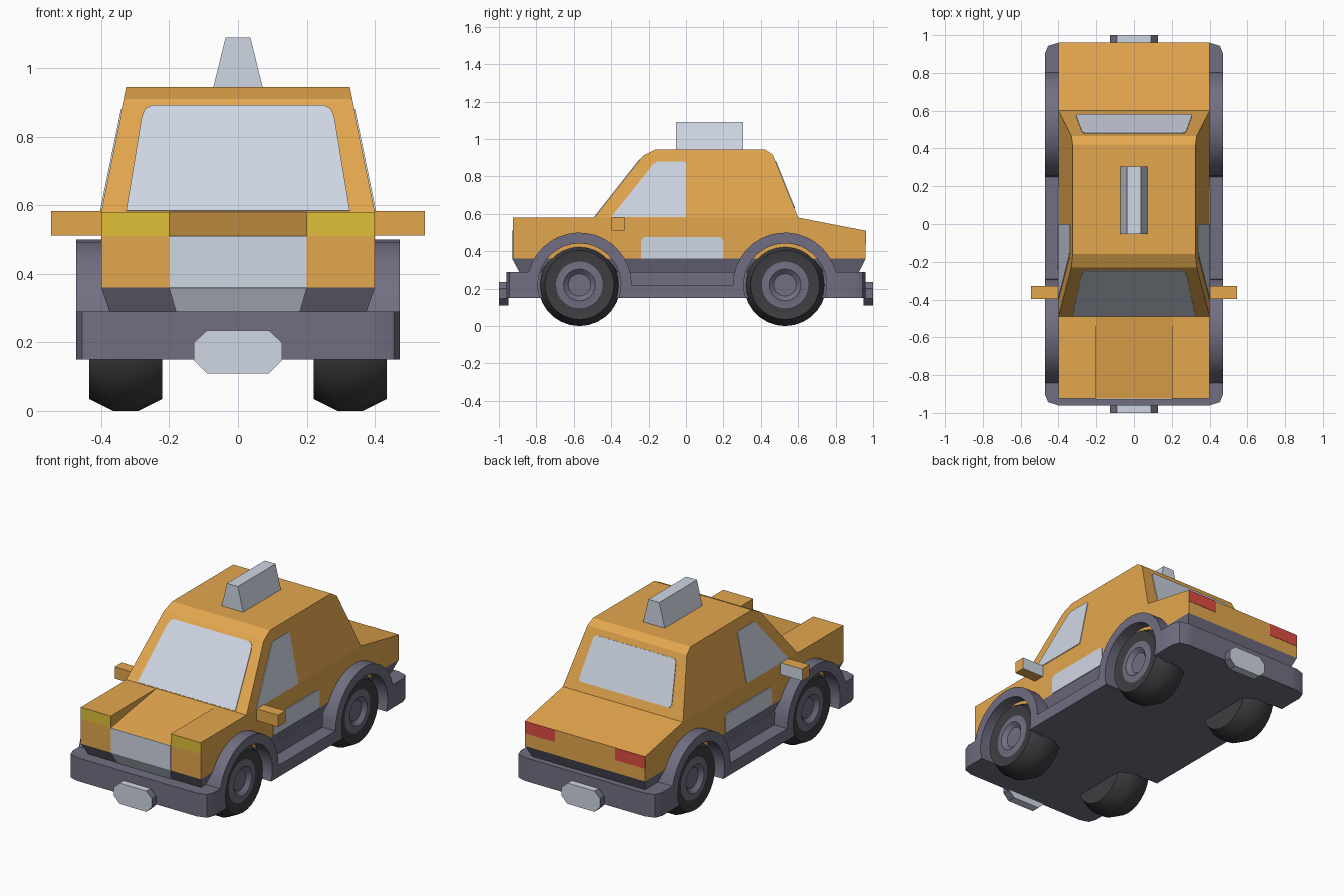
import bpy, bmesh, math
from mathutils import Vector

if "Cube" in bpy.data.objects:
    bpy.data.objects.remove(bpy.data.objects["Cube"])


def material(name, rgb):
    m = bpy.data.materials.new(name)
    lin = [((c / 255 + 0.055) / 1.055) ** 2.4 for c in rgb]
    m.diffuse_color = (*lin, 1)
    m.use_nodes = True
    m.node_tree.nodes["Principled BSDF"].inputs["Base Color"].default_value = m.diffuse_color
    return m


ORANGE = material("orange paint", (228, 167, 78))
GREY = material("purple grey trim", (113, 111, 130))
LIGHT = material("pale blue grey", (208, 215, 228))
TYRE = material("tyre black", (62, 62, 66))
YELLOW = material("yellow lamp", (224, 192, 57))
RED = material("red lamp", (222, 78, 66))


def loft(name, rings, mats, paint=None, smooth=False):
    """Join equal rings of points and cap both ends; paint(face) picks a material."""
    bm = bmesh.new()
    vs = [[bm.verts.new(p) for p in ring] for ring in rings]
    n = len(rings[0])
    for a, b in zip(vs, vs[1:]):
        for i in range(n):
            j = (i + 1) % n
            bm.faces.new((a[i], a[j], b[j], b[i]))
    bm.faces.new(vs[0][::-1])
    bm.faces.new(vs[-1])
    bmesh.ops.recalc_face_normals(bm, faces=bm.faces[:])
    bm.normal_update()
    if paint:
        for f in bm.faces:
            f.material_index = paint(f)
    me = bpy.data.meshes.new(name)
    bm.to_mesh(me)
    bm.free()
    for m in mats:
        me.materials.append(m)
    ob = bpy.data.objects.new(name, me)
    bpy.context.collection.objects.link(ob)
    if smooth:
        bpy.ops.object.select_all(action='DESELECT')
        ob.select_set(True)
        bpy.context.view_layer.objects.active = ob
        bpy.ops.object.shade_smooth_by_angle(angle=math.radians(32))
    return ob


def prism(name, profile, x0, x1, mats, paint=None):
    """Extrude a (y, z) side profile along x."""
    return loft(name, [[(x, y, z) for y, z in profile] for x in (x0, x1)], mats, paint)


def plate(name, pts, mat, t=0.004):
    """Thin panel lying on a surface."""
    p = [Vector(q) for q in pts]
    n = (p[1] - p[0]).cross(p[2] - p[0]).normalized() * t
    loft(name, [[q - n for q in p], [q + n for q in p]], [mat])


def rect(x0, x1, y0, y1, z):
    return [(x0, y0, z), (x1, y0, z), (x1, y1, z), (x0, y1, z)]


def arc(cy, r, a0, a1, n=16):
    return [(cy + r * math.cos(a0 + (a1 - a0) * i / n),
             0.22 + r * math.sin(a0 + (a1 - a0) * i / n)) for i in range(n + 1)]


FRONT_AXLE, REAR_AXLE = -0.57, 0.53

# Lower body: main shell, tapered skirt, floor slab
prism("body", [(-.925, .36), (-.925, .51), (-.49, .58), (.60, .58), (.96, .51), (.96, .36)],
      -.4, .4, [ORANGE])
loft("skirt", [rect(-.343, .343, -.84, .88, .20), rect(-.4, .4, -.925, .96, .36)], [GREY])
loft("floor", [rect(-.385, .385, -.96, .96, .15), rect(-.385, .385, -.96, .96, .29)], [GREY])


# Cabin tapering inward towards the roof
def half_width(z):
    return 0.4 - (z - 0.58) * 0.205


def screen_y(z):
    return -0.49 + (z - 0.58) * 0.26 / 0.33


def rear_y(z):
    return 0.60 - (z - 0.58) * 0.135 / 0.335


cabin = [(-.49, .58), (-.23, .91), (-.16, .945), (.42, .945), (.465, .915), (.60, .58)]
loft("cabin", [[(s * half_width(z), y, z) for y, z in cabin] for s in (-1, 1)], [ORANGE])

# Front and rear windows
half = [(.325, .583), (.28, .855), (.27, .88), (.25, .89)]
outline = half + [(-x, z) for x, z in half[::-1]]
plate("windscreen", [(x, screen_y(z), z) for x, z in outline], LIGHT)
half = [(.295, .63), (.308, .645), (.275, .865), (.26, .88)]
outline = half + [(-x, z) for x, z in half[::-1]]
plate("rear_window", [(x, rear_y(z), z) for x, z in outline], LIGHT)

# Grille, upper part upright and lower part following the skirt
plate("grille", [(-.2, -.925, .36), (.2, -.925, .36), (.2, -.925, .51), (-.2, -.925, .51)], LIGHT)
plate("grille_lower", [(-.18, -.888, .29), (.18, -.888, .29), (.2, -.925, .36), (-.2, -.925, .36)],
      LIGHT)

# Roof sign
loft("roof_sign", [rect(-.073, .073, -.053, .305, .94), rect(-.036, .036, -.053, .305, 1.09)], [LIGHT])

# Octagonal number plates, front and back
octagon = [(.128, .148), (.128, .2), (.09, .235), (-.09, .235),
           (-.128, .2), (-.128, .148), (-.09, .11), (.09, .11)]
for name, s in (("front_plate", -1), ("back_plate", 1)):
    loft(name, [[(x, s * y, z) for x, z in octagon] for y in (.95, 1.0)], [LIGHT, GREY],
         lambda f: 1 if abs(f.normal.x) > .3 else 0)

# Side profile of bumper, wheel arches and sill
a, b = math.asin(.07 / .28), math.asin(.07 / .222)
fender = ([(-.96, .15), (-.96, .29)]
          + arc(FRONT_AXLE, .28, math.pi - a, 0) + arc(REAR_AXLE, .28, math.pi, a)
          + [(.96, .29), (.96, .15)]
          + arc(REAR_AXLE, .222, -b, math.pi + b, 20) + arc(FRONT_AXLE, .222, -b, math.pi + b, 20))
layers = [(.36, .96), (.40, .96), (.455, .943), (.472, .90)]   # x and rounded bumper end

# Tyre and rim cross-section: x and radius
wheel = [(.22, .185), (.29, .22), (.365, .22), (.435, .185), (.425, .125),
         (.432, .085), (.41, .06)]


def rim(f):
    c = f.calc_center_median()
    r = max(math.hypot(v.co.y, v.co.z) for v in f.verts)
    return 1 if abs(c.x) > .38 and r < .13 else 0


for side, s in (("right", 1), ("left", -1)):
    loft(side + "_fender", [[(s * x, max(-e, min(e, y)), z) for y, z in fender] for x, e in layers],
         [GREY], smooth=True)
    # Wheels
    for end, cy in (("front", FRONT_AXLE), ("rear", REAR_AXLE)):
        rings = [[(s * x, r * math.cos(i * math.tau / 28), r * math.sin(i * math.tau / 28))
                  for i in range(28)] for x, r in wheel]
        ob = loft(f"{side}_{end}_wheel", rings, [TYRE, GREY], rim, smooth=True)
        ob.location = (0, cy, .22)
    # Raised bonnet wing, with the headlight as its front face
    prism(side + "_headlight_wing", [(-.925, .51), (-.925, .58), (-.49, .58)], s * .2, s * .4,
          [ORANGE, YELLOW], lambda f: 1 if f.normal.y < -.9 else 0)
    # Tail light
    plate(side + "_tail_light", [(s * x, .958, z) for x, z in
                                 ((.2, .437), (.4, .437), (.4, .51), (.2, .51))], RED)
    # Side window and door panel
    plate(side + "_window", [(s * half_width(z), y, z) for y, z in
                             ((-.40, .583), (0, .583), (0, .87), (-.01, .88), (-.15, .88),
                              (-.175, .865))], LIGHT)
    plate(side + "_door_panel", [(s * .4, y, z) for y, z in
                                 ((-.24, .36), (.2, .36), (.2, .46), (.185, .475),
                                  (-.225, .475), (-.24, .46))], LIGHT)
    # Wing mirror with glass on its rear face
    prism(side + "_mirror", [(-.397, .512), (-.397, .583), (-.328, .583), (-.328, .512)],
          s * .39, s * .545, [ORANGE, LIGHT], lambda f: 1 if f.normal.y > .9 else 0)
